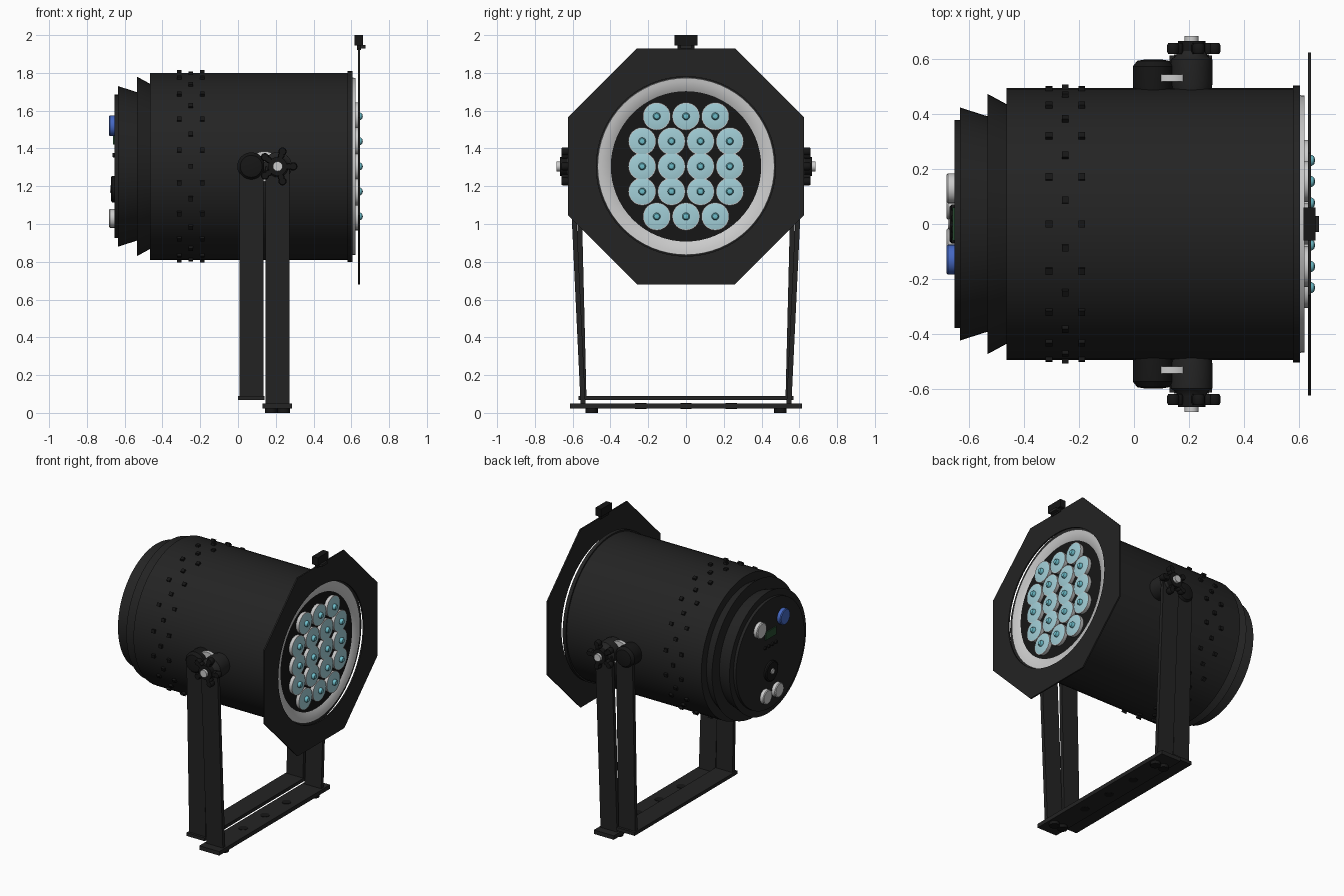
import bpy, bmesh
from math import sin, cos, pi, radians
from mathutils import Vector, Matrix

if "Cube" in bpy.data.objects:
    bpy.data.objects.remove(bpy.data.objects["Cube"])

def mat(name, c):
    m = bpy.data.materials.new(name)
    m.diffuse_color = (*c, 1)
    m.use_nodes = True
    m.node_tree.nodes["Principled BSDF"].inputs["Base Color"].default_value = m.diffuse_color
    return m

BLACK = mat("black", (0.017, 0.017, 0.017))
DARK = mat("dark", (0.008, 0.008, 0.008))
SILVER = mat("silver", (0.55, 0.55, 0.53))
LENS = mat("lens_blue", (0.36, 0.62, 0.68))
BULB = mat("bulb_blue", (0.15, 0.5, 0.58))
BLUE = mat("socket_blue", (0.06, 0.14, 0.55))
GREEN = mat("screen_green", (0.02, 0.07, 0.03))
CZ = 1.305

def finish(name, bm, m, smooth=True):
    bmesh.ops.remove_doubles(bm, verts=bm.verts, dist=1e-5)
    bmesh.ops.recalc_face_normals(bm, faces=bm.faces)
    me = bpy.data.meshes.new(name)
    bm.to_mesh(me)
    bm.free()
    me.materials.append(m)
    ob = bpy.data.objects.new(name, me)
    bpy.context.collection.objects.link(ob)
    if smooth:
        bpy.context.view_layer.objects.active = ob
        ob.select_set(True)
        bpy.ops.object.shade_smooth_by_angle(angle=radians(35))
        ob.select_set(False)
    return ob

def lathe(name, prof, m, axis='X', at=(0, 0, CZ), n=32, s=1):
    """Revolve (along, radius) points about the x, y or z axis through 'at'."""
    bm = bmesh.new()
    rings = []
    for a, r in prof:
        ring = []
        for i in range(n if r > 0 else 1):
            u, v = r * cos(2 * pi * i / n), r * sin(2 * pi * i / n)
            p = {'X': (s * a, u, v), 'Y': (u, s * a, v), 'Z': (u, v, s * a)}[axis]
            ring.append(bm.verts.new(Vector(p) + Vector(at)))
        rings.append(ring)
    for A, B in zip(rings, rings[1:]):
        for i in range(n):
            q = [A[i % len(A)], A[(i + 1) % len(A)], B[(i + 1) % len(B)], B[i % len(B)]]
            q = list(dict.fromkeys(q))
            if len(q) > 2:
                bm.faces.new(q)
    return finish(name, bm, m)

def disc(name, a0, a1, r, m, **k):
    return lathe(name, [(a0, 0), (a0, r), (a1, r), (a1, 0)], m, **k)

def box(name, lo, hi, m, shear_y=0):
    """Box; the top can be slid along y to lean it."""
    bm = bmesh.new()
    bmesh.ops.create_cube(bm, size=1)
    for v in bm.verts:
        top = v.co.z > 0
        v.co = Vector([lo[i] + (v.co[i] + 0.5) * (hi[i] - lo[i]) for i in range(3)])
        if top:
            v.co.y += shear_y
    return finish(name, bm, m, False)

# can body with stepped back
lathe("can_body", [(-0.655, 0), (-0.655, 0.38), (-0.635, 0.38), (-0.635, 0.425), (-0.535, 0.393),
                   (-0.535, 0.475), (-0.465, 0.437), (-0.465, 0.495), (0.58, 0.495), (0.58, 0.505),
                   (0.605, 0.505), (0.605, 0)], BLACK, n=64)

# rivet rows, the middle one staggered
bm = bmesh.new()
for x, off in ((-0.31, 0), (-0.25, 10), (-0.19, 0)):
    for k in range(18):
        M = (Matrix.Translation((x, 0, CZ)) @ Matrix.Rotation(radians(20 * k + off), 4, 'X')
             @ Matrix.Translation((0, 0, 0.497)))
        bmesh.ops.create_cube(bm, size=0.024, matrix=M)
finish("rivets", bm, DARK, False)

# silver front ring and dark LED board
lathe("front_ring", [(0.605, 0.47), (0.622, 0.468), (0.62, 0.45), (0.61, 0.40), (0.605, 0.395)], SILVER, n=64)
disc("led_board", 0.604, 0.608, 0.40, DARK, n=64)

# LEDs: cup, lens and bulb
for z, ys in ((1.57, (-.155, 0, .155)), (1.438, (-.232, -.077, .077, .232)), (CZ, (-.232, -.077, .077, .232)),
              (1.172, (-.232, -.077, .077, .232)), (1.04, (-.155, 0, .155))):
    for y in ys:
        lathe("led_cup", [(0.606, 0.07), (0.622, 0.074), (0.634, 0.074), (0.634, 0.068)], SILVER, at=(0, y, z), n=24)
        lathe("led_lens", [(0.634, 0.069), (0.637, 0.05), (0.638, 0.025), (0.637, 0)], LENS, at=(0, y, z), n=24)
        lathe("led_bulb", [(0.635, 0.02), (0.648, 0.02), (0.657, 0.014), (0.661, 0)], BULB, at=(0, y, z), n=12)

# octagonal filter frame with round hole
bm = bmesh.new()
N, R = 64, 0.625
loops = []
for x, inner in ((0.635, 0), (0.645, 0), (0.645, 1), (0.635, 1)):
    L = []
    for i in range(N):
        a = 2 * pi * i / N
        d = (a + pi / 8) % (pi / 4) - pi / 8
        r = 0.475 if inner else R / cos(d)
        L.append(bm.verts.new((x, r * cos(a), CZ + r * sin(a))))
    loops.append(L)
for k in range(4):
    A, B = loops[k], loops[(k + 1) % 4]
    for i in range(N):
        j = (i + 1) % N
        bm.faces.new((A[i], A[j], B[j], B[i]))
finish("filter_frame", bm, BLACK, False)

# top clip
box("top_clip", (0.618, -0.06, 1.945), (0.662, 0.06, 2.0), DARK)
box("clip_neck", (0.63, -0.045, 1.92), (0.65, 0.045, 1.946), DARK)
box("clip_latch", (0.65, -0.03, 1.93), (0.675, 0.03, 1.947), BLACK)

# double yoke: base plates
box("front_base", (0.13, -0.615, 0.022), (0.285, 0.615, 0.05), BLACK)
box("rear_base", (0.0, -0.57, 0.067), (0.14, 0.57, 0.09), BLACK)
for y in (-0.24, 0, 0.24):
    disc("base_hole", 0.02, 0.053, 0.03, DARK, axis='Z', at=(0.208, y, 0), n=16)

for s in (-1, 1):
    # feet and legs
    disc("foot", 0, 0.025, 0.033, DARK, axis='Z', at=(0.175, s * 0.5, 0), n=16)
    disc("foot", 0, 0.025, 0.033, DARK, axis='Z', at=(0.242, s * 0.5, 0), n=16)
    for name, x0, z0, y0, lean in (("front_leg", 0.145, 0.045, 0.545, 0.06), ("rear_leg", 0.008, 0.08, 0.54, 0.03)):
        y = s * y0
        box(name, (x0, y - 0.013, z0), (x0 + 0.128, y + 0.013, CZ), BLACK, s * lean)
    # pivots, washer and clamp knob
    lathe("rear_pivot", [(0.48, 0.072), (0.51, 0.074), (0.575, 0.074), (0.595, 0.058), (0.6, 0.03), (0.6, 0)],
          DARK, axis='Y', at=(0.07, 0, CZ), s=s)
    lathe("front_pivot", [(0.48, 0.07), (0.51, 0.076), (0.60, 0.076), (0.61, 0.06), (0.63, 0.05), (0.63, 0)],
          BLACK, axis='Y', at=(0.21, 0, CZ), s=s)
    disc("washer", 0.52, 0.545, 0.08, SILVER, axis='Y', at=(0.14, 0, CZ), s=s)
    disc("knob_hub", 0.615, 0.667, 0.05, DARK, axis='Y', at=(0.21, 0, CZ), s=s)
    disc("knob_stud", 0.66, 0.686, 0.026, SILVER, axis='Y', at=(0.21, 0, CZ), n=16, s=s)
    for k in range(5):
        a = 2 * pi * k / 5
        for d, r in ((0.06, 0.018), (0.083, 0.022)):
            lathe("knob_lobe", [(0.62, 0), (0.62, r * 0.8), (0.628, r), (0.652, r), (0.66, r * 0.8), (0.66, 0)],
                  DARK, axis='Y', at=(0.21 + d * cos(a), 0, CZ + d * sin(a)), n=12, s=s)

# back panel: connectors, screen, buttons
def socket(name, y, z, r, m, x=-0.683):
    lathe(name, [(-0.65, r), (x + 0.005, r), (x, r * 0.9), (x, 0)], m, at=(0, y, z), n=24)

socket("blue_socket", -0.13, 1.52, 0.055, BLUE)
socket("grey_socket", 0.13, 1.52, 0.055, SILVER)
socket("signal_socket", -0.065, 1.03, 0.05, SILVER)
socket("signal_socket", 0.065, 1.03, 0.05, SILVER)
socket("fuse_plate", 0, 1.185, 0.07, DARK, -0.672)
socket("fuse_cap", 0, 1.185, 0.02, SILVER, -0.678)
box("screen", (-0.662, -0.06, 1.42), (-0.65, 0.06, 1.475), GREEN)
for y in (-0.06, -0.02, 0.02, 0.06):
    socket("menu_button", y, 1.365, 0.012, DARK, -0.665)
